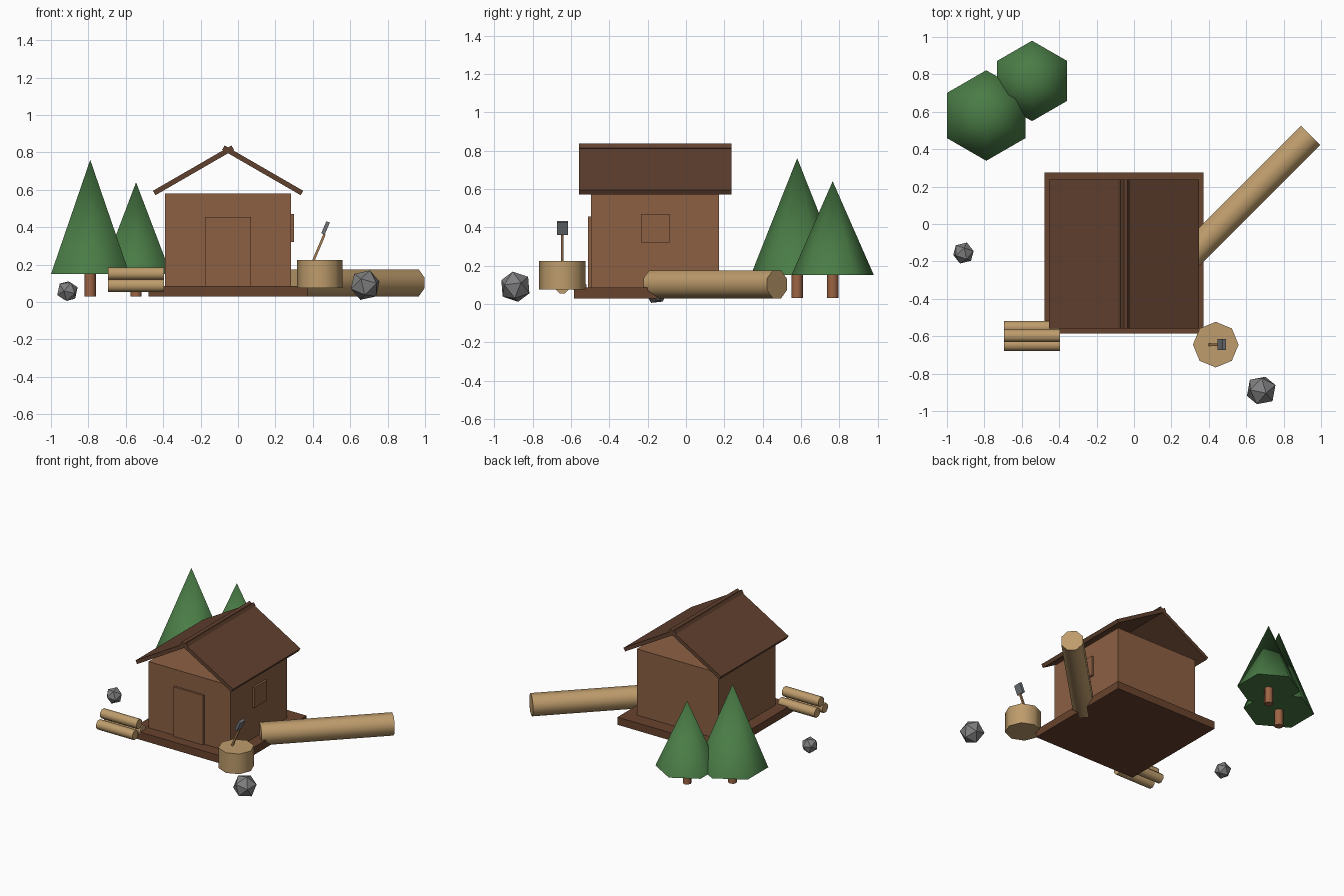
import bpy
from math import radians, pi, sin, cos

cube = bpy.data.objects.get("Cube")
if cube:
    bpy.data.objects.remove(cube, do_unlink=True)


def material(name, rgb):
    # sRGB bytes to linear values
    lin = [((c / 255 + 0.055) / 1.055) ** 2.4 for c in rgb] + [1.0]
    m = bpy.data.materials.new(name)
    m.use_nodes = True
    m.diffuse_color = lin
    m.node_tree.nodes["Principled BSDF"].inputs["Base Color"].default_value = lin
    return m


WALL = material("wall_brown", (140, 96, 68))
ROOF = material("dark_brown", (97, 65, 47))
BASE = material("base_brown", (104, 67, 46))
LOG = material("pale_wood", (190, 156, 108))
HANDLE = material("handle_wood", (170, 128, 86))
TRUNK = material("trunk_brown", (156, 100, 68))
LEAF = material("leaf_green", (74, 124, 70))
STONE = material("stone_grey", (128, 128, 130))
METAL = material("metal_grey", (112, 116, 120))


def finish(name, mat, smooth=False):
    ob = bpy.context.object
    ob.name = name
    ob.data.materials.append(mat)
    if smooth:
        bpy.ops.object.transform_apply(location=False, rotation=False, scale=True)
        bpy.ops.object.shade_smooth_by_angle(angle=radians(63))
    return ob


def box(name, mat, center, size, tilt=0):
    bpy.ops.mesh.primitive_cube_add(size=1, location=center, rotation=(0, tilt, 0))
    bpy.context.object.scale = size
    bpy.ops.object.transform_apply(location=False, rotation=False, scale=True)
    return finish(name, mat)


def cylinder(name, mat, center, radius, length, heading=None):
    # Upright, or lying along a heading in the ground plane with a flat side up
    rot = (0, 0, 0) if heading is None else (0, pi / 2, heading)
    bpy.ops.mesh.primitive_cylinder_add(vertices=8, radius=radius, depth=length,
                                        location=center, rotation=rot)
    ob = bpy.context.object
    if heading is not None:
        for v in ob.data.vertices:
            x, y = v.co.x, v.co.y
            c, s = cos(pi / 8), sin(pi / 8)
            v.co.x, v.co.y = x * c - y * s, x * s + y * c
    return finish(name, mat, True)


# Cabin: base slab, walls, door and window
MID = -0.053
box("base_slab", BASE, (MID, -0.155, 0.058), (0.85, 0.86, 0.057))
box("cabin_walls", WALL, (MID, -0.161, 0.332), (0.675, 0.668, 0.495))
box("door", WALL, (MID, -0.495, 0.27), (0.245, 0.03, 0.37))
box("window", WALL, (0.285, -0.16, 0.395), (0.03, 0.15, 0.15))

# Roof panels crossing at the ridge
for side, label in ((-1, "right"), (1, "left")):
    box(label + "_roof_panel", ROOF, (MID + side * 0.185, -0.16, 0.704),
        (0.485, 0.795, 0.027), side * radians(30))

# Long log leaning off the cabin side
cylinder("long_log", LOG, (0.622, 0.152, 0.102), 0.079, 0.912, pi / 4)

# Firewood stack
for i, (y, z) in enumerate(((-0.553, 0.088), (-0.645, 0.088), (-0.598, 0.152))):
    cylinder(f"firewood_{i + 1}", LOG, (-0.545, y, z), 0.036, 0.3, 0)

# Chopping stump with tool
cylinder("chopping_stump", LOG, (0.437, -0.645, 0.15), 0.122, 0.15)
TILT = radians(23)
box("tool_handle", HANDLE, (0.43, -0.645, 0.285), (0.013, 0.013, 0.17), TILT)
box("tool_head", METAL, (0.468, -0.645, 0.396), (0.02, 0.058, 0.07), TILT)

# Trees
for i, (x, y, r, top) in enumerate(((-0.79, 0.58, 0.242, 0.76),
                                    (-0.545, 0.765, 0.215, 0.64))):
    cylinder(f"tree_trunk_{i + 1}", TRUNK, (x, y, 0.1), 0.03, 0.14)
    bpy.ops.mesh.primitive_cone_add(vertices=6, radius1=r, depth=top - 0.15,
                                    location=(x, y, (top + 0.15) / 2))
    finish(f"tree_crown_{i + 1}", LEAF, True)

# Rocks
for i, (pos, r) in enumerate((((0.68, -0.89, 0.09), 0.084),
                              ((-0.912, -0.155, 0.058), 0.059))):
    bpy.ops.mesh.primitive_ico_sphere_add(subdivisions=1, radius=r, location=pos,
                                          rotation=(0.3, 0.2 + i, 0.5))
    finish(f"rock_{i + 1}", STONE)
